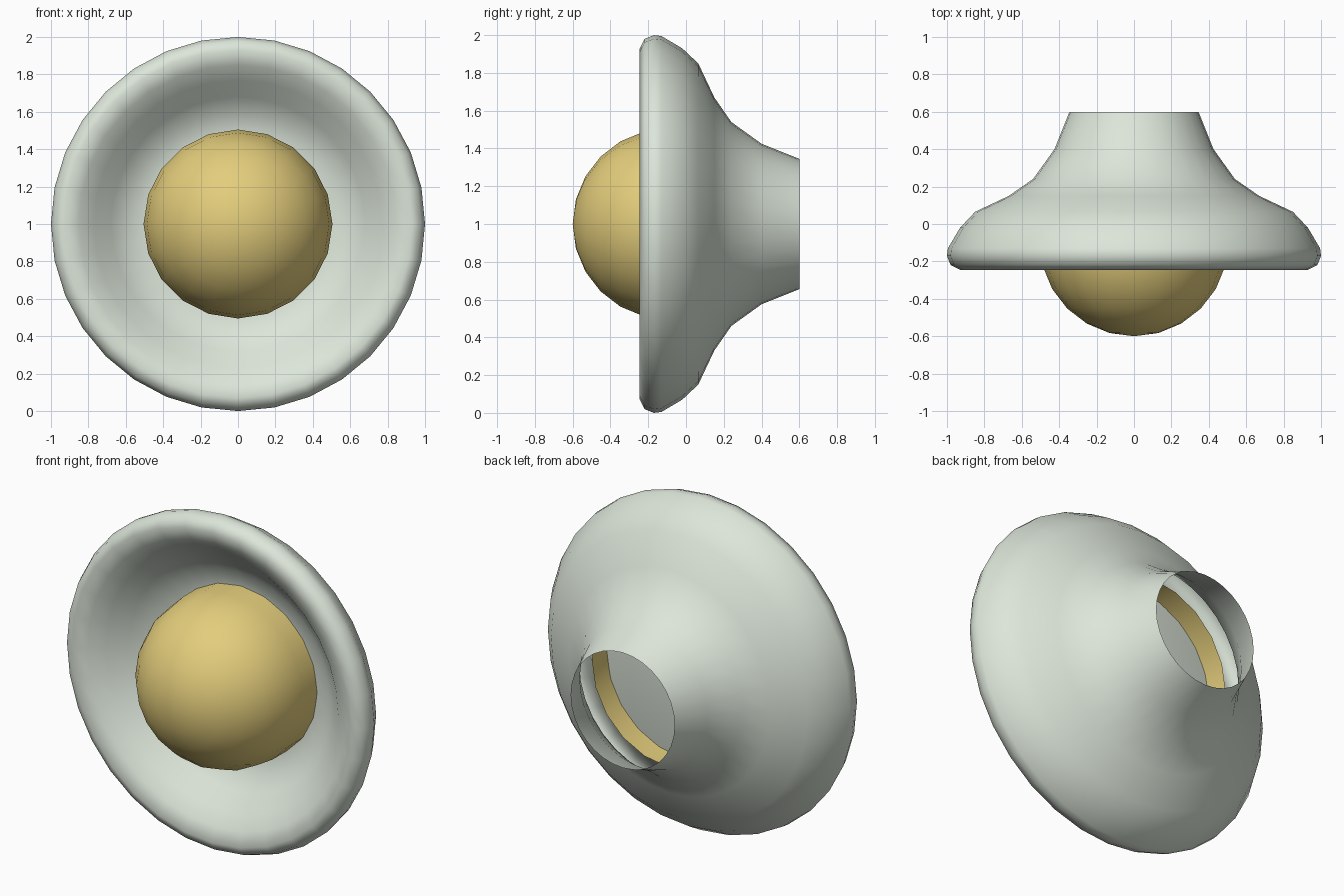
import bpy, bmesh, math

if "Cube" in bpy.data.objects:
    bpy.data.objects.remove(bpy.data.objects["Cube"])

CENTRE_Z = 1.0


def material(name, rgb):
    m = bpy.data.materials.new(name)
    m.diffuse_color = (*rgb, 1)
    m.use_nodes = True
    m.node_tree.nodes["Principled BSDF"].inputs["Base Color"].default_value = m.diffuse_color
    return m


def lathe(name, profile, sides, mat):
    """Revolve (radius, y) points around the front-to-back axis."""
    bm = bmesh.new()
    rings = []
    for r, y in profile:
        n = 1 if r < 1e-6 else sides
        rings.append([bm.verts.new((r * math.sin(2 * math.pi * i / sides), y,
                                    CENTRE_Z + r * math.cos(2 * math.pi * i / sides)))
                      for i in range(n)])
    for a, b in zip(rings, rings[1:]):
        for i in range(sides):
            j = (i + 1) % sides
            if len(a) == 1:
                face = [a[0], b[j], b[i]]
            elif len(b) == 1:
                face = [a[i], a[j], b[0]]
            else:
                face = [a[i], a[j], b[j], b[i]]
            bm.faces.new(face).smooth = True
    # the last band of each profile is an outer surface: point it away from the axis
    bm.normal_update()
    bm.faces.ensure_lookup_table()
    f = bm.faces[-1]
    c = f.calc_center_median()
    if f.normal.x * c.x + f.normal.z * (c.z - CENTRE_Z) < 0:
        bmesh.ops.reverse_faces(bm, faces=bm.faces[:])
    me = bpy.data.meshes.new(name)
    bm.to_mesh(me)
    bm.free()
    me.materials.append(mat)
    ob = bpy.data.objects.new(name, me)
    bpy.context.collection.objects.link(ob)
    return ob


pale = material("pale_green_grey", (0.72, 0.79, 0.70))
gold = material("soft_gold", (0.77, 0.61, 0.20))

# flared shell: shallow bowl with a flat floor, rounded lip, tapering open neck at the back
bowl = [(0.0, 0.03), (0.50, 0.03), (0.60, 0.0), (0.68, -0.06), (0.77, -0.15), (0.85, -0.21)]
lip = [(0.93, -0.245), (0.98, -0.22), (1.0, -0.17), (0.995, -0.13)]
flare = [(0.93, -0.02), (0.85, 0.065), (0.67, 0.15), (0.54, 0.24), (0.425, 0.40), (0.345, 0.60)]
lathe("flared_shell", bowl + lip + flare, 32, pale)

# domed centre whose straight skirt passes through the bowl floor
R = 0.505
dome = [(R * math.sin(math.radians(a)), -0.095 - R * math.cos(math.radians(a)))
        for a in range(0, 91, 15)]
lathe("centre_dome", dome + [(R, 0.17)], 20, gold)
